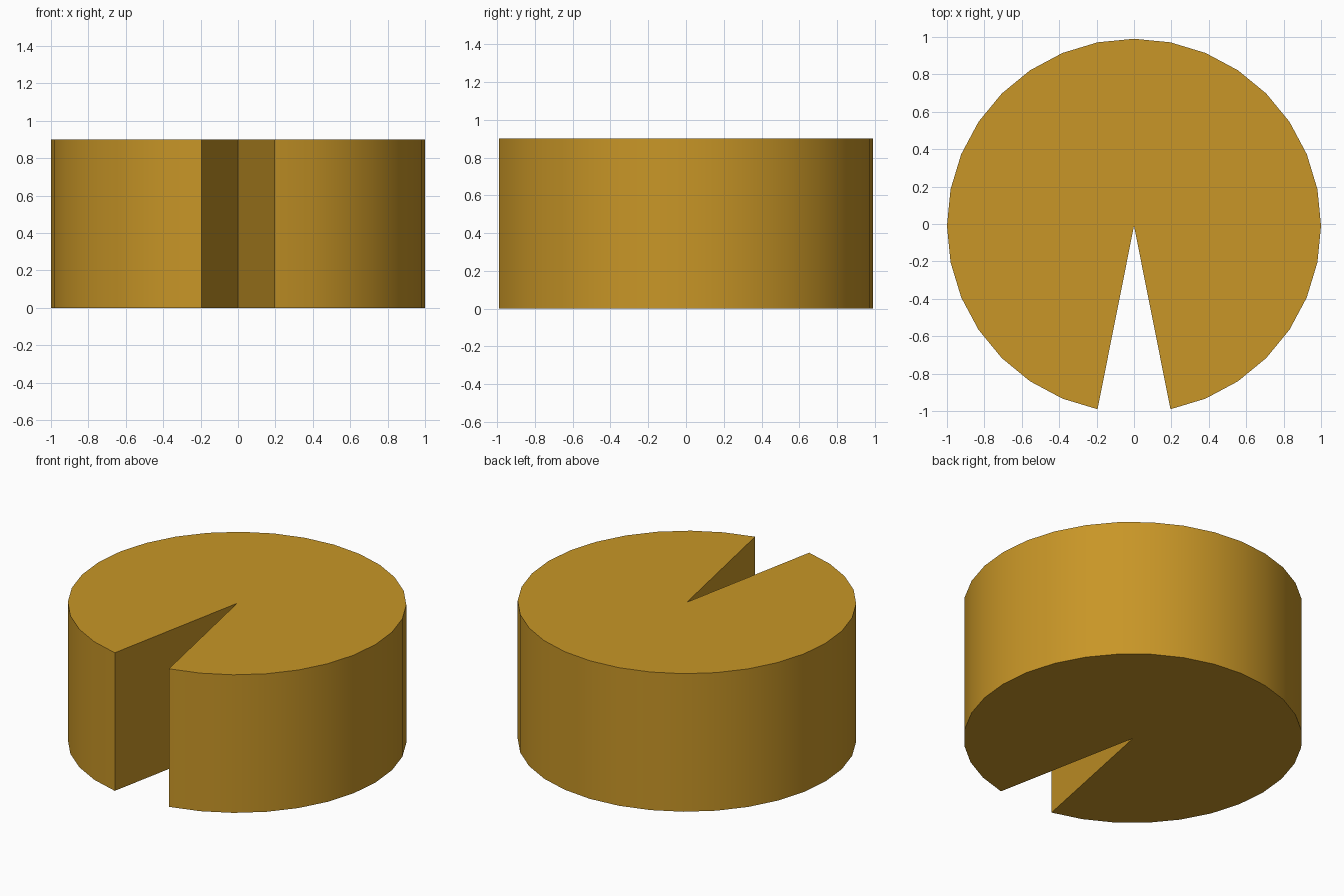
import bpy, bmesh, math

if "Cube" in bpy.data.objects:
    bpy.data.objects.remove(bpy.data.objects["Cube"])

SIDES, HEIGHT, CENTRE_Y = 32, 0.9, -0.0096

gold = bpy.data.materials.new("golden_yellow")
gold.diffuse_color = (0.58, 0.305, 0.02, 1)
gold.use_nodes = True
gold.node_tree.nodes["Principled BSDF"].inputs["Base Color"].default_value = gold.diffuse_color

# Wheel outline: a 32-sided circle with a wedge cut out at the front
profile = [(0.0, CENTRE_Y)]
for i in range(1, SIDES):
    a = -math.pi / 2 + 2 * math.pi * i / SIDES
    profile.append((math.cos(a), math.sin(a) + CENTRE_Y))

# Extrude the outline into a solid
bm = bmesh.new()
base = bm.faces.new([bm.verts.new((x, y, 0)) for x, y in profile])
top = bmesh.ops.extrude_face_region(bm, geom=[base], use_keep_orig=True)
bmesh.ops.translate(bm, vec=(0, 0, HEIGHT),
                    verts=[g for g in top["geom"] if isinstance(g, bmesh.types.BMVert)])
bmesh.ops.recalc_face_normals(bm, faces=bm.faces)

mesh = bpy.data.meshes.new("notched_wheel")
bm.to_mesh(mesh)
bm.free()
mesh.materials.append(gold)
wheel = bpy.data.objects.new("notched_wheel", mesh)
bpy.context.collection.objects.link(wheel)

# Smooth rim, sharp top, bottom and notch
bpy.context.view_layer.objects.active = wheel
wheel.select_set(True)
bpy.ops.object.shade_smooth_by_angle(angle=math.radians(30))
